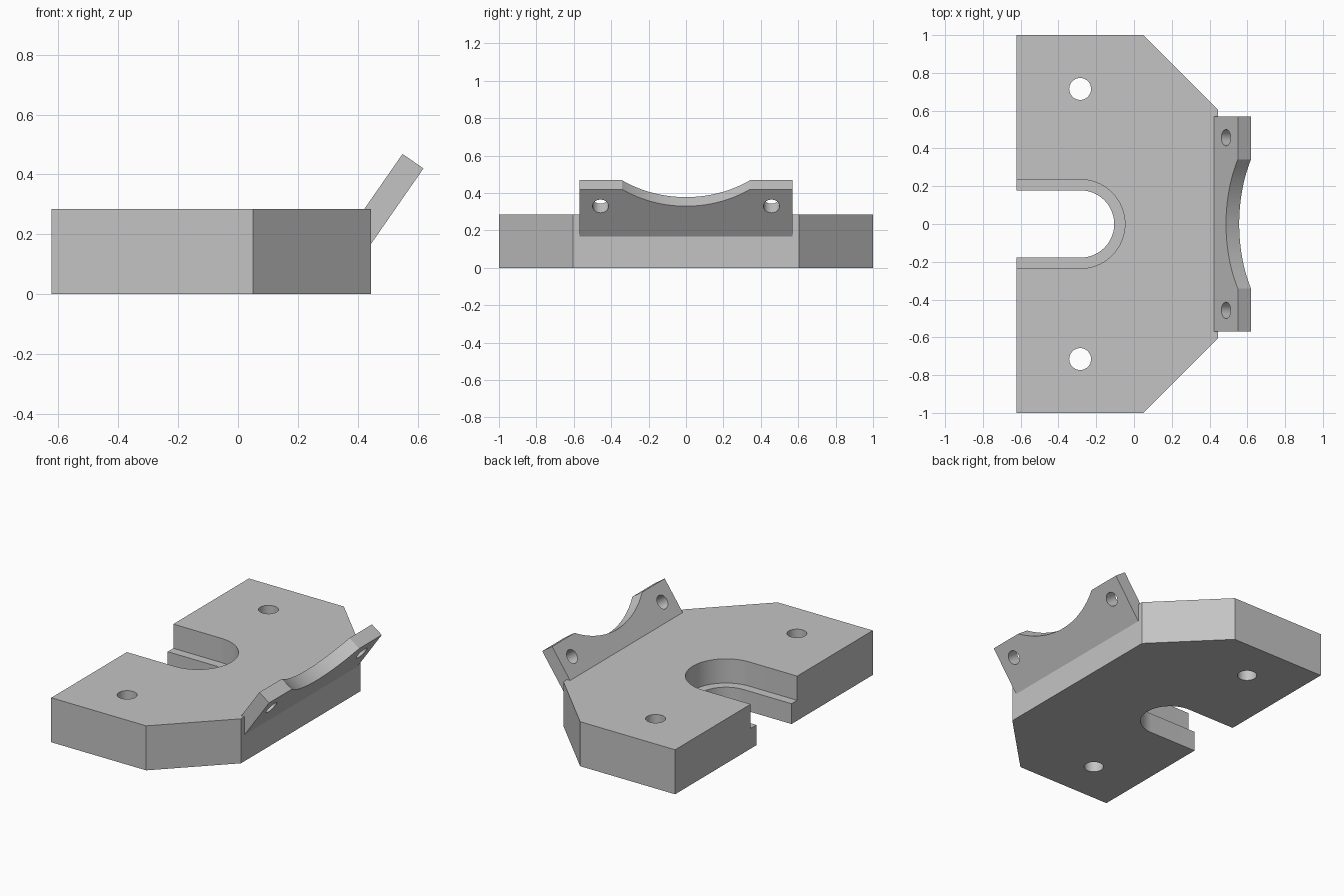
import bpy, bmesh, math
from mathutils import Matrix, Vector

cube = bpy.data.objects.get("Cube")
if cube:
    bpy.data.objects.remove(cube, do_unlink=True)

GREY = (0.55, 0.55, 0.55, 1)
grey = bpy.data.materials.new("plain grey")
grey.use_nodes = True
grey.diffuse_color = GREY
grey.node_tree.nodes["Principled BSDF"].inputs["Base Color"].default_value = GREY


def prism(name, outline, low, high, frame=Matrix()):
    """Extrude a flat outline from low to high, then place it by frame."""
    bm = bmesh.new()
    face = bm.faces.new([bm.verts.new((x, y, low)) for x, y in outline])
    new = bmesh.ops.extrude_face_region(bm, geom=[face])["geom"]
    bmesh.ops.translate(bm, vec=(0, 0, high - low),
                        verts=[v for v in new if isinstance(v, bmesh.types.BMVert)])
    bmesh.ops.recalc_face_normals(bm, faces=bm.faces)
    bm.transform(frame)
    mesh = bpy.data.meshes.new(name)
    bm.to_mesh(mesh)
    bm.free()
    mesh.materials.append(grey)
    obj = bpy.data.objects.new(name, mesh)
    bpy.context.collection.objects.link(obj)
    return obj


def arc(cx, cy, r, start, end, steps):
    angles = [math.radians(start + (end - start) * i / steps) for i in range(steps + 1)]
    return [(cx + r * math.cos(a), cy + r * math.sin(a)) for a in angles]


def combine(target, tool, operation):
    """Apply a boolean and remove the tool."""
    mod = target.modifiers.new("cut", "BOOLEAN")
    mod.operation, mod.solver, mod.object = operation, "EXACT", tool
    bpy.context.view_layer.objects.active = target
    bpy.ops.object.modifier_apply(modifier=mod.name)
    bpy.data.objects.remove(tool, do_unlink=True)


# Base plate with two chamfered corners
BACK, FRONT, HEIGHT = -0.623, 0.445, 0.285
bracket = prism("mounting_bracket", [(BACK, -1), (0.05, -1), (FRONT, -0.605),
                                     (FRONT, 0.605), (0.05, 1), (BACK, 1)], 0, HEIGHT)

# Stepped slot: narrow all the way through, wider above the ledge
for radius, floor in ((0.178, -0.1), (0.235, 0.13)):
    outline = [(-0.8, -radius)] + arc(-0.283, 0, radius, -90, 90, 40) + [(-0.8, radius)]
    combine(bracket, prism("slot_cutter", outline, floor, 0.5), "DIFFERENCE")

# Vertical bolt holes
for side in (-1, 1):
    hole = arc(-0.285, side * 0.715, 0.058, 0, 350, 35)
    combine(bracket, prism("bolt_cutter", hole, -0.1, 0.5), "DIFFERENCE")

# Tilted flange: local x runs up the slope, local y across, local z inwards
tilt = math.radians(55.2)
up = Vector((math.cos(tilt), 0, math.sin(tilt)))
inward = Vector((-math.sin(tilt), 0, math.cos(tilt)))
frame = Matrix.Translation((0.4445, 0, 0.168)) @ Matrix((up, (0, 1, 0), inward)).transposed().to_4x4()
LENGTH, WIDTH, THICK = 0.307, 0.57, 0.085
chord, depth = 0.342, 0.11
r = (chord ** 2 + depth ** 2) / (2 * depth)
half = math.degrees(math.asin(chord / r))
saddle = arc(LENGTH - depth + r, 0, r, 180 + half, 180 - half, 40)
flange = prism("flange", [(0, -WIDTH), (LENGTH, -WIDTH)] + saddle
               + [(LENGTH, WIDTH), (0, WIDTH)], 0, THICK, frame)
for side in (-1, 1):
    hole = arc(0.197, side * 0.457, 0.043, 0, 350, 35)
    combine(flange, prism("screw_cutter", hole, -0.1, 0.2, frame), "DIFFERENCE")
combine(bracket, flange, "UNION")

# Smooth the curved walls, keep the edges sharp
bpy.ops.object.select_all(action="DESELECT")
bracket.select_set(True)
bpy.context.view_layer.objects.active = bracket
bpy.ops.object.shade_smooth_by_angle(angle=math.radians(25))
